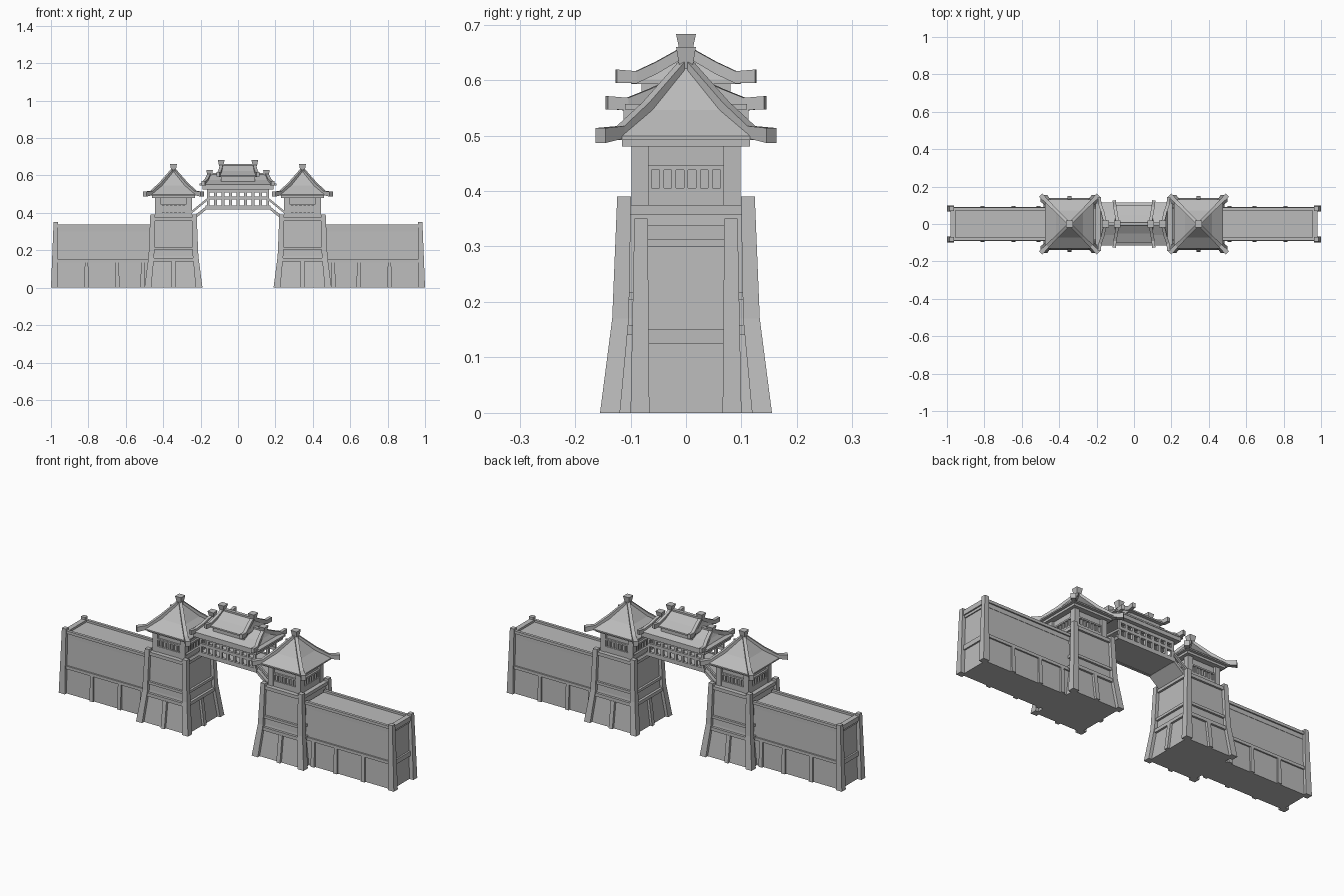
import bpy, bmesh
from mathutils import Vector as V

cube = bpy.data.objects.get("Cube")
if cube:
    bpy.data.objects.remove(cube)

stone = bpy.data.materials.new("grey_stone")
stone.use_nodes = True
COLOUR = (0.5, 0.5, 0.5, 1)
stone.diffuse_color = COLOUR
stone.node_tree.nodes["Principled BSDF"].inputs["Base Color"].default_value = COLOUR


def loft(name, rings):
    """Skin four-cornered rings into one closed solid."""
    bm = bmesh.new()
    rows = [[bm.verts.new(p) for p in r] for r in rings]
    for a, b in zip(rows, rows[1:]):
        for i in range(4):
            j = (i + 1) % 4
            bm.faces.new((a[i], a[j], b[j], b[i]))
    bm.faces.new(rows[0][::-1])
    bm.faces.new(rows[-1])
    bmesh.ops.recalc_face_normals(bm, faces=bm.faces)
    mesh = bpy.data.meshes.new(name)
    bm.to_mesh(mesh)
    bm.free()
    mesh.materials.append(stone)
    ob = bpy.data.objects.new(name, mesh)
    bpy.context.collection.objects.link(ob)
    return ob


def stack(name, levels):
    """Upright solid from levels (x, y, z, half width, half depth)."""
    return loft(name, [[(x - w, y - d, z), (x + w, y - d, z), (x + w, y + d, z), (x - w, y + d, z)]
                       for x, y, z, w, d in levels])


def box(name, x0, x1, y0, y1, z0, z1):
    x, y, w, d = (x0 + x1) / 2, (y0 + y1) / 2, abs(x1 - x0) / 2, abs(y1 - y0) / 2
    return stack(name, [(x, y, z0, w, d), (x, y, z1, w, d)])


def sweep(name, path):
    """Bar along points (x, y, z, width, height), with upright cross-sections."""
    pts = [V(p[:3]) for p in path]
    run = pts[-1] - pts[0]
    side = V((-run.y, run.x, 0)).normalized()
    rings = []
    for p, (_, _, _, w, h) in zip(pts, path):
        s, u = side * w / 2, V((0, 0, h / 2))
        rings.append([p - s - u, p + s - u, p + s + u, p - s + u])
    return loft(name, rings)


def finial(name, x, z0, z1):
    stack(name, [(x, 0, z0, 0.011, 0.011), (x, 0, z1, 0.018, 0.018)])


PROFILE = ((0, 0.155), (0.17, 0.133), (0.39, 0.124))   # tower height, half width
SIDES = ((1, 0), (-1, 0), (0, 1), (0, -1))
CORNERS = ((1, 1), (1, -1), (-1, 1), (-1, -1))


def half_at(z):
    for (z0, h0), (z1, h1) in zip(PROFILE, PROFILE[1:]):
        if z <= z1:
            return h0 + (h1 - h0) * (z - z0) / (z1 - z0)
    return PROFILE[-1][1]


def side_box(name, cx, side, out0, out1, a0, a1, z0, z1):
    """Box on one of the four sides of a tower, measured outward and along."""
    dx, dy = side
    if dx:
        box(name, cx + dx * out0, cx + dx * out1, a0, a1, z0, z1)
    else:
        box(name, cx + a0, cx + a1, dy * out0, dy * out1, z0, z1)


def tower(cx, tag):
    # Battered base with flared corner posts
    stack(tag + "_base", [(cx, 0, z, half_at(z) - 0.017, half_at(z) - 0.017) for z in (0, 0.17, 0.365)])
    for sx, sy in CORNERS:
        stack(tag + "_corner_post", [(cx + sx * (h - w), sy * (h - w), z, w, w)
                                     for (z, h), w in zip(PROFILE, (0.018, 0.015, 0.0125))])
    # Horizontal beams and lower studs on each side
    for side in SIDES:
        for z0, z1 in ((0.14, 0.158), (0.204, 0.218), (0.357, 0.375)):
            h = half_at(z0)
            side_box(tag + "_base_beam", cx, side, h - 0.03, h - 0.006, 0.02 - h, h - 0.02, z0, z1)
        dx, dy = side
        stack(tag + "_base_stud", [(cx + dx * (half_at(z) - 0.015), dy * (half_at(z) - 0.015), z, 0.011, 0.011)
                                   for z in (0, 0.142)])
    # Upper room with framed slot windows
    r = 0.098
    box(tag + "_room", cx - 0.085, cx + 0.085, -0.085, 0.085, 0.36, 0.485)
    for sx, sy in CORNERS:
        box(tag + "_room_post", cx + sx * 0.068, cx + sx * r, sy * 0.068, sy * r, 0.36, 0.485)
    for side in SIDES:
        side_box(tag + "_sill", cx, side, 0.08, 0.095, -0.07, 0.07, 0.36, 0.405)
        side_box(tag + "_lintel", cx, side, 0.08, 0.095, -0.07, 0.07, 0.438, 0.446)
        for i in range(7):
            a = -0.066 + i * 0.022
            side_box(tag + "_slat", cx, side, 0.08, 0.093, a - 0.004, a + 0.004, 0.4, 0.442)
    box(tag + "_eave_plate", cx - 0.115, cx + 0.115, -0.115, 0.115, 0.48, 0.495)
    # Hipped roof, upswept hip ridges and finial
    stack(tag + "_roof", [(cx, 0, z, h, h) for z, h in
                          ((0.492, 0.13), (0.499, 0.13), (0.546, 0.073), (0.625, 0.008))])
    for sx, sy in CORNERS:
        sweep(tag + "_hip_ridge", [(cx + sx * a, sy * a, z, w, h) for a, z, w, h in
                                   ((0.008, 0.622, 0.016, 0.022), (0.072, 0.548, 0.018, 0.024),
                                    (0.118, 0.506, 0.02, 0.022), (0.154, 0.5, 0.026, 0.027))])
    finial(tag + "_finial", cx, 0.618, 0.66)


def wall(s, tag):
    # Long wall with a raised rim
    box(tag + "_top", s * 0.46, s * 0.975, -0.08, 0.08, 0.3, 0.327)
    stack(tag + "_body", [(s * 0.715, 0, 0, 0.262, 0.085), (s * 0.715, 0, 0.31, 0.254, 0.078)])
    for sy in (1, -1):
        stack(tag + "_end_post", [(s * 0.982, sy * 0.083, 0, 0.018, 0.017),
                                  (s * 0.974, sy * 0.081, 0.35, 0.012, 0.012)])
        box(tag + "_rim", s * 0.46, s * 0.97, sy * 0.072, sy * 0.087, 0.323, 0.338)
        box(tag + "_rail", s * 0.46, s * 0.97, sy * 0.075, sy * 0.09, 0.134, 0.15)
        for x in (0.81, 0.645, 0.51):
            stack(tag + "_stud", [(s * x, sy * 0.083, 0, 0.011, 0.012), (s * x, sy * 0.08, 0.138, 0.009, 0.01)])
    for z0, z1 in ((0.125, 0.15), (0.313, 0.338)):
        box(tag + "_end_beam", s * 0.955, s * 0.982, -0.075, 0.075, z0, z1)


for s, tag in ((1, "left"), (-1, "right")):
    tower(s * 0.345, tag + "_tower")
    wall(s, tag + "_wall")

# Bridge deck with sloping ends
box("bridge_deck", -0.17, 0.17, -0.09, 0.09, 0.42, 0.436)
for s in (1, -1):
    sweep("deck_slope", [(s * 0.168, 0, 0.428, 0.18, 0.018), (s * 0.25, 0, 0.362, 0.18, 0.02)])
    for sy in (1, -1):
        sweep("slope_rail", [(s * 0.16, sy * 0.085, 0.476, 0.012, 0.014),
                             (s * 0.25, sy * 0.085, 0.402, 0.012, 0.014)])

# Open lattice on both faces of the bridge
for sy in (1, -1):
    for half, z0, z1 in ((0.175, 0.418, 0.44), (0.165, 0.472, 0.488), (0.165, 0.508, 0.53)):
        box("lattice_rail", -half, half, sy * 0.078, sy * 0.092, z0, z1)
    for i in range(9):
        x = (i - 4) * 0.04
        box("lattice_post", x - 0.007, x + 0.007, sy * 0.079, sy * 0.091, 0.43, 0.52)
box("bridge_eave_plate", -0.19, 0.19, -0.113, 0.113, 0.525, 0.547)


def saddle_roof(tag, ridge, eave, z, depth):
    """Curved two-sided roof with end ridges turned up at the tips."""
    stack(tag + "_roof", [(0, 0, z - 0.06, eave, depth), (0, 0, z - 0.052, eave, depth),
                          (0, 0, z - 0.03, (ridge + eave) / 2, depth * 0.52), (0, 0, z, ridge, 0.008)])
    box(tag + "_ridge", -ridge, ridge, -0.009, 0.009, z - 0.012, z + 0.008)
    for s in (1, -1):
        for sy in (1, -1):
            sweep(tag + "_end_ridge", [(s * x, sy * y, z + dz, 0.017, h) for x, y, dz, h in
                                       ((ridge, 0, 0, 0.02), ((ridge + eave) / 2, depth * 0.55, -0.031, 0.022),
                                        (eave, depth * 0.92, -0.048, 0.022), (eave + 0.004, depth + 0.028, -0.046, 0.024))])


# Two-tier bridge roof
saddle_roof("lower_bridge", 0.152, 0.182, 0.605, 0.115)
box("upper_roof_base", -0.092, 0.092, -0.08, 0.08, 0.56, 0.6)
saddle_roof("upper_bridge", 0.088, 0.102, 0.653, 0.098)
for s in (1, -1):
    finial("lower_bridge_finial", s * 0.152, 0.598, 0.63)
    finial("upper_bridge_finial", s * 0.09, 0.65, 0.683)
    # Lower roof skirt beyond the end ridges
    box("roof_skirt", s * 0.18, s * 0.207, -0.11, 0.11, 0.547, 0.557)
